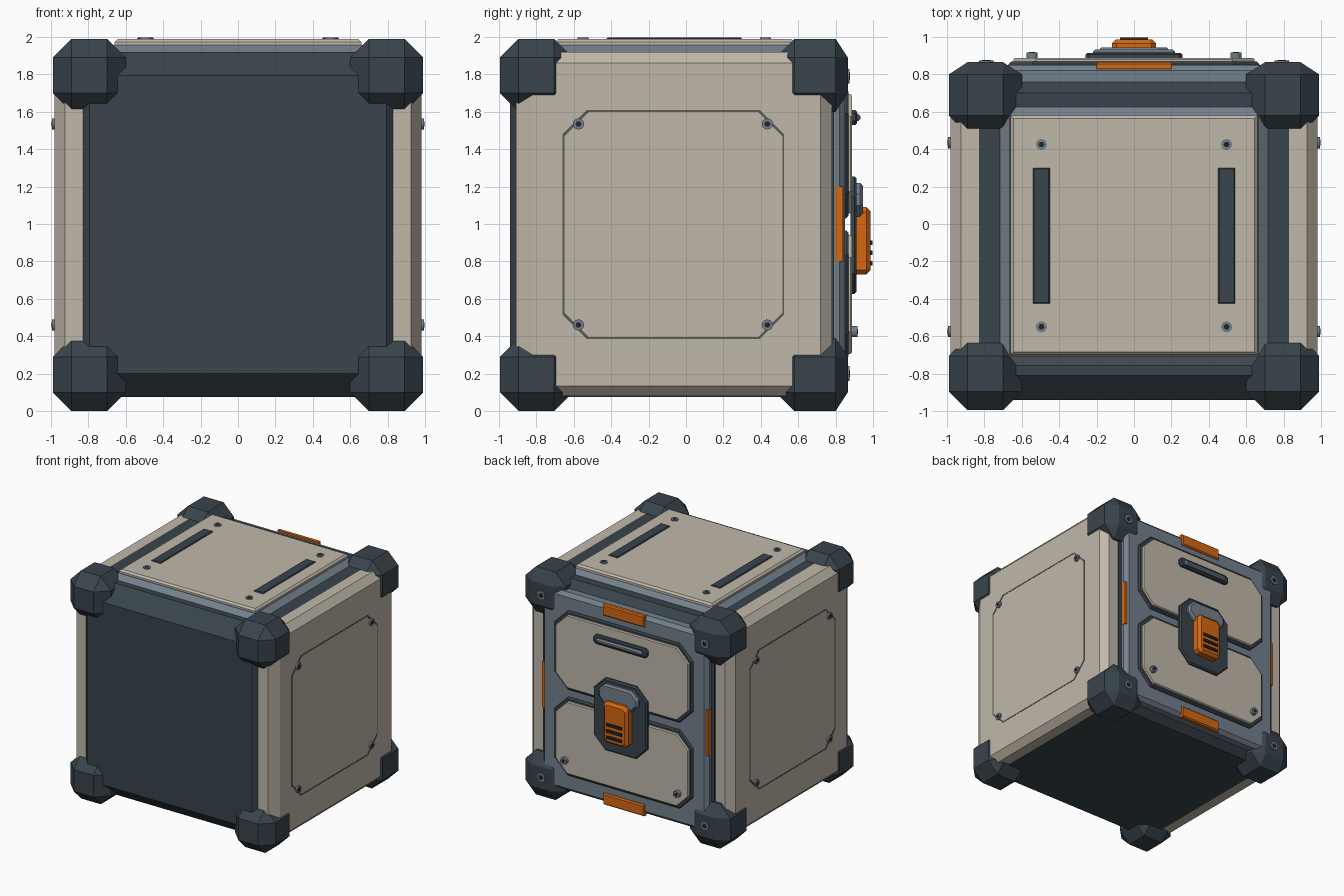
import bpy, bmesh, math

if "Cube" in bpy.data.objects:
    bpy.data.objects.remove(bpy.data.objects["Cube"])


def material(name, rgb):
    m = bpy.data.materials.new(name)
    m.diffuse_color = (*rgb, 1)
    m.use_nodes = True
    m.node_tree.nodes["Principled BSDF"].inputs["Base Color"].default_value = m.diffuse_color
    return m


BEIGE = material("beige", (0.53, 0.48, 0.40))
SLATE = material("dark slate", (0.040, 0.058, 0.072))
STEEL = material("blue grey", (0.17, 0.215, 0.26))
ORANGE = material("orange", (0.66, 0.135, 0.006))
BLACK = material("near black", (0.014, 0.018, 0.021))
SEAM = material("seam grey", (0.10, 0.10, 0.09))


def finish(name, bm, mat):
    bmesh.ops.recalc_face_normals(bm, faces=bm.faces)
    me = bpy.data.meshes.new(name)
    bm.to_mesh(me)
    bm.free()
    me.materials.append(mat)
    ob = bpy.data.objects.new(name, me)
    bpy.context.collection.objects.link(ob)
    return ob


def hull(name, points, mat):
    """Flat-faced convex solid around the points."""
    bm = bmesh.new()
    for p in sorted({tuple(round(c, 5) for c in q) for q in points}):
        bm.verts.new(p)
    res = bmesh.ops.convex_hull(bm, input=bm.verts)
    junk = {g for g in res["geom_interior"] + res["geom_unused"]
            if isinstance(g, bmesh.types.BMVert)}
    bmesh.ops.delete(bm, geom=list(junk), context="VERTS")
    bmesh.ops.dissolve_limit(bm, angle_limit=0.01, verts=bm.verts, edges=bm.edges)
    return finish(name, bm, mat)


def place(axis, a, u, v):
    return {"x": (a, u, v), "y": (u, a, v), "z": (u, v, a)}[axis]


def octagon(u0, u1, v0, v1, c):
    return [(u0 + c, v0), (u1 - c, v0), (u1, v0 + c), (u1, v1 - c),
            (u1 - c, v1), (u0 + c, v1), (u0, v1 - c), (u0, v0 + c)]


def plate(name, axis, u, v, a, mat, cut=0.0, bevel=0.0, depth=None):
    """Plate with cut corners; a = (back, outer face), bevelled on the outer face."""
    d = bevel if depth is None else depth
    s = 1 if a[1] > a[0] else -1
    big = octagon(*u, *v, cut)
    small = octagon(u[0] + bevel, u[1] - bevel, v[0] + bevel, v[1] - bevel, cut * 0.9)
    pts = [place(axis, k, *p) for k in (a[0], a[1] - s * d) for p in big]
    pts += [place(axis, a[1], *p) for p in small]
    return hull(name, pts, mat)


def screw(name, axis, u, v, a0, a1, r=0.03):
    """Round screw head with a dark socket."""
    s = 1 if a1 > a0 else -1
    for part, rad, lo, hi, n, mat in ((name, r, a0, a1, 12, STEEL),
                                      (name + "_socket", r * 0.55, a0, a1 + s * 0.002, 6, BLACK)):
        ring = [(math.cos(i * math.tau / n) * rad, math.sin(i * math.tau / n) * rad)
                for i in range(n)]
        hull(part, [place(axis, k, u + p, v + q) for k in (lo, hi) for p, q in ring], mat)


# Dark body with sloped long edges and slim vertical edges at the front
def body_profile(x, front):
    prof = [(front, 0.20), (front, 1.795), (-0.81, 1.92), (0.70, 1.92),
            (0.79, 1.83), (0.79, 0.16), (0.70, 0.075), (-0.81, 0.075)]
    return [(x, y, z) for y, z in prof]


hull("body", [p for s in (-1, 1) for p in
              body_profile(s * 0.795, -0.94) + body_profile(s * 0.83, -0.91)], SLATE)

# Armoured corner blocks
def corner_block(name, sx, back, top):
    xs = (0.60, 0.99, 0.10, 0.10)
    ys = (0.48, 0.865, 0.10, 0.065) if back else (-0.995, -0.605, 0.10, 0.10)
    zs = (1.60, 1.99, 0.10, 0.10) if top else (0.0, 0.39, 0.10, 0.10)
    pts = []
    for i in (0, 1):
        for j in (0, 1):
            for k in (0, 1):
                full = [xs[i], ys[j], zs[k]]
                ins = [r[n] + (r[2] if n == 0 else -r[3])
                       for r, n in ((xs, i), (ys, j), (zs, k))]
                for ax in range(3):
                    p = list(ins)
                    p[ax] = full[ax]
                    pts.append((sx * p[0], p[1], p[2]))
    hull(name, pts, SLATE)


for sx in (-1, 1):
    for back in (False, True):
        for top in (False, True):
            corner_block("corner_block", sx, back, top)

# Side panels, each with a seam outline and four screws
for s in (-1, 1):
    pts = [(s * x, y, z) for x, y0, y1, z0, z1 in
           ((0.80, -0.91, 0.78, 0.08, 1.92), (0.925, -0.91, 0.78, 0.08, 1.92),
            (0.98, -0.82, 0.72, 0.135, 1.86))
           for y in (y0, y1) for z in (z0, z1)]
    hull("side_panel", pts, BEIGE)
    bm = bmesh.new()
    rings = []
    for inset, x in ((0, 0.975), (0, 0.982), (0.01, 0.982), (0.01, 0.975)):
        o = octagon(-0.66 + inset, 0.525 - inset, 0.385 + inset, 1.61 - inset, 0.13)
        rings.append([bm.verts.new((s * x, y, z)) for y, z in o])
    for k in range(4):
        a, b = rings[k], rings[(k + 1) % 4]
        for i in range(8):
            bm.faces.new((a[i], a[(i + 1) % 8], b[(i + 1) % 8], b[i]))
    finish("side_seam", bm, SEAM)
    for y in (-0.575, 0.435):
        for z in (0.46, 1.535):
            screw("side_screw", "x", y, z, s * 0.97, s * 0.995)

# Lid: stepped blue-grey base, beige panel, rails and screws
plate("lid_base", "z", (-0.72, 0.72), (-0.76, 0.63), (1.90, 1.957), STEEL, bevel=0.055, depth=0.04)
plate("lid_panel", "z", (-0.66, 0.66), (-0.70, 0.58), (1.94, 1.988), BEIGE, bevel=0.015)
for s in (-1, 1):
    x0, x1 = sorted((s * 0.45, s * 0.54))
    plate("lid_rail", "z", (x0, x1), (-0.425, 0.30), (1.98, 1.997), SLATE, bevel=0.006)
    for y in (-0.55, 0.425):
        screw("lid_screw", "z", s * 0.495, y, 1.98, 1.996)

# Door frame on the back, with orange tabs on its four edges
plate("door_frame", "y", (-0.80, 0.80), (0.13, 1.86), (0.76, 0.85), STEEL, cut=0.05, bevel=0.03)
for z0, z1 in ((0.12, 0.22), (1.77, 1.87)):
    plate("door_tab", "y", (-0.20, 0.20), (z0, z1), (0.83, 0.866), ORANGE, bevel=0.01)
for s in (-1, 1):
    x0, x1 = sorted((s * 0.77, s * 0.803))
    plate("side_tab", "y", (x0, x1), (0.80, 1.20), (0.80, 0.84), ORANGE)

# Two door panels with dark rims
for z0, z1 in ((0.28, 0.965), (1.03, 1.72)):
    plate("door_rim", "y", (-0.67, 0.67), (z0, z1), (0.83, 0.868), SLATE, cut=0.13, bevel=0.012)
    plate("door_panel", "y", (-0.645, 0.645), (z0 + 0.025, z1 - 0.025), (0.85, 0.887), BEIGE,
          cut=0.12, bevel=0.008)

# Screws on the door and on the rear corner blocks
for s in (-1, 1):
    screw("door_screw", "y", s * 0.545, 0.425, 0.88, 0.918)
    for z in (0.20, 1.79):
        screw("corner_screw", "y", s * 0.79, z, 0.855, 0.875, 0.04)

# Pull bar on the upper door panel
plate("pull_bar", "y", (-0.26, 0.26), (1.53, 1.61), (0.88, 0.915), SLATE, cut=0.02, bevel=0.01)
plate("pull_bar_ridge", "y", (-0.22, 0.22), (1.55, 1.59), (0.90, 0.932), STEEL, cut=0.01, bevel=0.012)

# Latch: base plate, hood, orange lever and grip ribs
plate("latch_base", "y", (-0.26, 0.26), (0.625, 1.255), (0.88, 0.912), SLATE, cut=0.11, bevel=0.012)
plate("latch_hood", "y", (-0.19, 0.19), (1.04, 1.22), (0.90, 0.945), STEEL, cut=0.06, bevel=0.015)
plate("latch_lever", "y", (-0.118, 0.118), (0.73, 1.09), (0.91, 0.987), ORANGE, cut=0.025, bevel=0.022)
for z in (0.79, 0.845, 0.90):
    plate("grip_rib", "y", (-0.075, 0.075), (z - 0.012, z + 0.012), (0.98, 0.997), BLACK)
